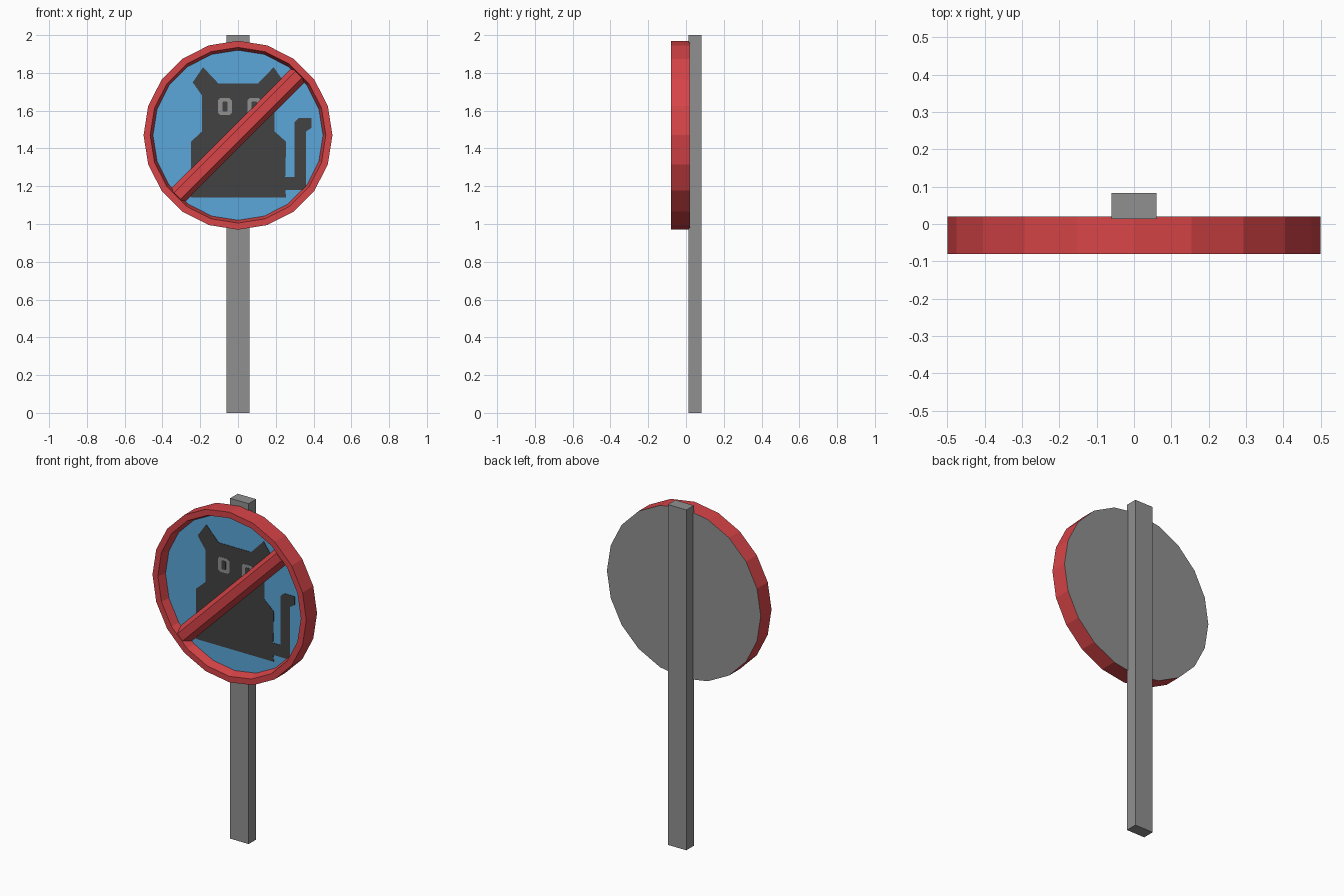
import bpy, bmesh, math
from mathutils import Matrix, Vector

if "Cube" in bpy.data.objects:
    bpy.data.objects.remove(bpy.data.objects["Cube"])

CZ, SIDES, FACE_Y = 1.47, 20, -0.03


def mat(name, rgb):
    m = bpy.data.materials.new(name)
    m.diffuse_color = (*rgb, 1)
    m.use_nodes = True
    m.node_tree.nodes["Principled BSDF"].inputs["Base Color"].default_value = m.diffuse_color
    return m


RED = mat("red", (0.68, 0.058, 0.064))
BLUE = mat("blue", (0.105, 0.39, 0.70))
GREY = mat("grey", (0.28, 0.28, 0.28))
DARK = mat("charcoal", (0.055, 0.055, 0.055))


def finish(name, bm, material):
    bmesh.ops.recalc_face_normals(bm, faces=bm.faces[:])
    me = bpy.data.meshes.new(name)
    bm.to_mesh(me)
    bm.free()
    me.materials.append(material)
    ob = bpy.data.objects.new(name, me)
    bpy.context.collection.objects.link(ob)
    return ob


def prism(name, points, y0, y1, material):
    """Extrude an outline in x, z from y0 to y1."""
    bm = bmesh.new()
    face = bm.faces.new([bm.verts.new((x, y0, z)) for x, z in points])
    ext = bmesh.ops.extrude_face_region(bm, geom=[face])
    verts = [v for v in ext["geom"] if isinstance(v, bmesh.types.BMVert)]
    bmesh.ops.translate(bm, verts=verts, vec=(0, y1 - y0, 0))
    return finish(name, bm, material)


def circle(r):
    return [(r * math.cos(i * math.tau / SIDES), CZ + r * math.sin(i * math.tau / SIDES))
            for i in range(SIDES)]


# Post
prism("post", [(-0.06, 0), (0.06, 0), (0.06, 2), (-0.06, 2)], 0.013, 0.083, GREY)

# Rim: a 20-sided ring with a sloped inner edge, open where the plates close it
bm = bmesh.new()
rings = [[bm.verts.new((x, y, z)) for x, z in circle(r)]
         for r, y in ((0.5, 0.019), (0.5, -0.08), (0.465, -0.08), (0.45, FACE_Y), (0.45, 0.019))]
for a, b in zip(rings, rings[1:] + rings[:1]):
    for i in range(SIDES):
        j = (i + 1) % SIDES
        bm.faces.new((a[i], a[j], b[j], b[i]))
finish("rim", bm, RED)

# Back plate and blue front panel
prism("back_plate", circle(0.5), 0.019, 0.02, GREY)
prism("front_panel", circle(0.451), FACE_Y, 0.0, BLUE)

# Cat silhouette, clockwise from lower left, with the tail on the right
half = [(-0.25, 1.14), (-0.25, 1.435), (-0.19, 1.49), (-0.19, 1.68),
        (-0.24, 1.75), (-0.185, 1.83), (-0.105, 1.745)]
tail = [(0.25, 1.25), (0.30, 1.25), (0.30, 1.54), (0.32, 1.56), (0.39, 1.56),
        (0.39, 1.51), (0.36, 1.49), (0.36, 1.18), (0.25, 1.18)]
mirrored = [(-x * 1.02, z) for x, z in reversed(half)]
prism("cat_figure", half + mirrored[:-1] + tail + mirrored[-1:],
      FACE_Y - 0.002, FACE_Y, DARK)


# Eyes: grey plates with a slit pupil
def octagon(cx, cz, hx, hz, c):
    return [(cx - hx + c, cz - hz), (cx + hx - c, cz - hz), (cx + hx, cz - hz + c),
            (cx + hx, cz + hz - c), (cx + hx - c, cz + hz), (cx - hx + c, cz + hz),
            (cx - hx, cz + hz - c), (cx - hx, cz - hz + c)]


for side, cx in (("left", -0.069), ("right", 0.086)):
    prism(side + "_eye", octagon(cx, 1.622, 0.037, 0.044, 0.012),
          FACE_Y - 0.004, FACE_Y - 0.002, GREY)
    prism(side + "_pupil", octagon(cx, 1.622, 0.014, 0.026, 0.004),
          FACE_Y - 0.006, FACE_Y - 0.004, DARK)

# Diagonal bar: trapezoid section run along x, then turned 45 degrees
bm = bmesh.new()
ends = [[bm.verts.new((x, y, z)) for z, y in
         ((-0.05, FACE_Y), (-0.024, -0.079), (0.024, -0.079), (0.05, FACE_Y))]
        for x in (-0.455, 0.455)]
for e in ends:
    bm.faces.new(e)
for i in range(4):
    j = (i + 1) % 4
    bm.faces.new((ends[0][i], ends[0][j], ends[1][j], ends[1][i]))
turn = Matrix.Translation(Vector((0, 0, CZ))) @ Matrix.Rotation(-math.pi / 4, 4, 'Y')
bmesh.ops.transform(bm, matrix=turn, verts=bm.verts[:])
finish("diagonal_bar", bm, RED)
